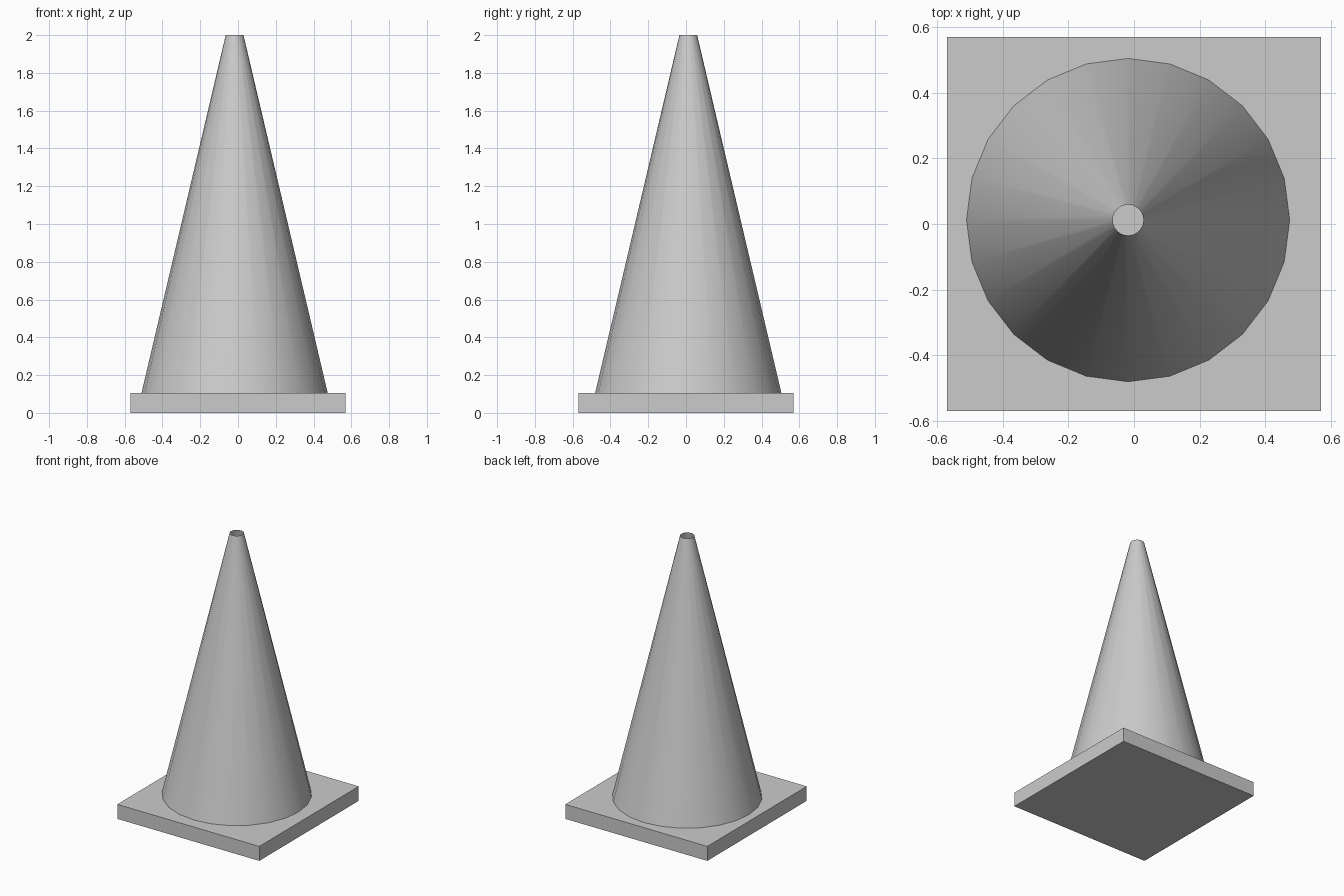
import bpy

# Remove the default object
cube = bpy.data.objects.get("Cube")
if cube:
    bpy.data.objects.remove(cube, do_unlink=True)

BASE_SIZE, BASE_HEIGHT, TOTAL_HEIGHT = 1.14, 0.105, 2.0


def make_material(name, color):
    mat = bpy.data.materials.new(name)
    mat.use_nodes = True
    mat.diffuse_color = color
    mat.node_tree.nodes["Principled BSDF"].inputs["Base Color"].default_value = color
    return mat


grey = make_material("light_grey", (0.6, 0.6, 0.6, 1))

# Square base slab
bpy.ops.mesh.primitive_cube_add(size=1, location=(0, 0, BASE_HEIGHT / 2))
base = bpy.context.object
base.name = "base"
base.scale = (BASE_SIZE, BASE_SIZE, BASE_HEIGHT)
bpy.ops.object.transform_apply(location=False, rotation=False, scale=True)
base.data.materials.append(grey)

# Hollow tapered body, open at the tip and set slightly off centre
bpy.ops.mesh.primitive_cone_add(
    vertices=24, radius1=0.493, radius2=0.047, depth=TOTAL_HEIGHT - BASE_HEIGHT,
    end_fill_type='NOTHING',
    location=(-0.018, 0.012, (TOTAL_HEIGHT + BASE_HEIGHT) / 2),
    rotation=(0, 0, 0))
cone = bpy.context.object
cone.name = "cone_body"
cone.data.materials.append(grey)
bpy.ops.object.shade_smooth_by_angle()
